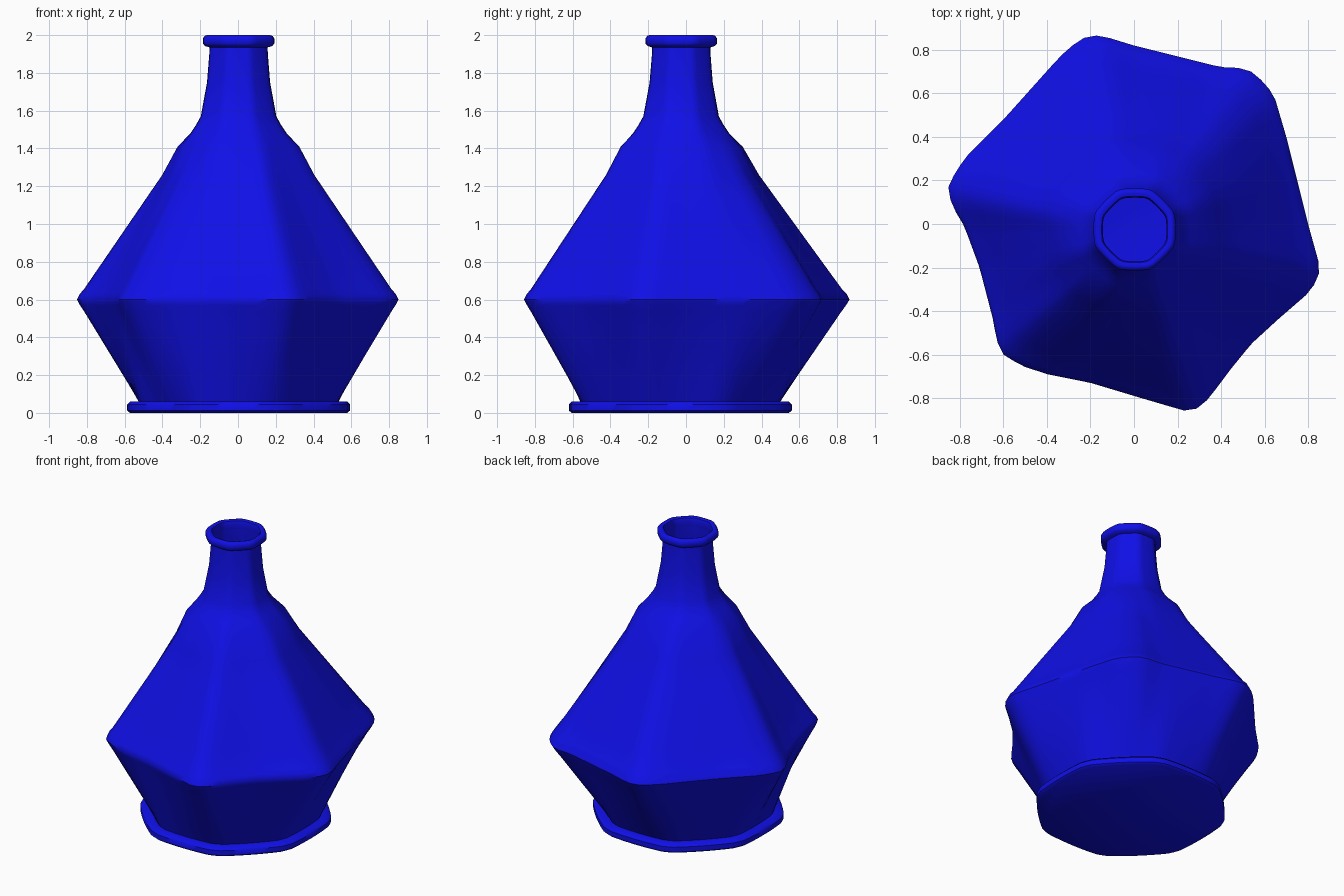
import bpy, bmesh
from math import atan2, hypot, cos, sin, pi, radians

if "Cube" in bpy.data.objects:
    bpy.data.objects.remove(bpy.data.objects["Cube"])

N = 96
TAU = 2 * pi
blue = bpy.data.materials.new("blue_glaze")
blue.diffuse_color = (0.005, 0.005, 0.8, 1)
blue.use_nodes = True
blue.node_tree.nodes["Principled BSDF"].inputs["Base Color"].default_value = blue.diffuse_color

# widest outline of the belly, an uneven rounded hexagon
BELLY = [(-.2, .87), (-.13, .86), (0, .82), (.2, .77), (.4, .72), (.47, .72), (.54, .7),
         (.61, .64), (.65, .57), (.7, .4), (.8, 0), (.85, -.18), (.85, -.24), (.81, -.31),
         (.66, -.44), (.54, -.55), (.45, -.66), (.36, -.78), (.31, -.84), (.25, -.863),
         (.17, -.84), (0, -.79), (-.2, -.73), (-.4, -.69), (-.52, -.65), (-.6, -.6),
         (-.63, -.54), (-.65, -.43), (-.71, -.2), (-.78, -.01), (-.84, .09), (-.853, .17),
         (-.82, .24), (-.77, .31), (-.6, .48), (-.34, .77), (-.26, .84)]


def belly_at(a):
    """Point where a ray at angle a meets the belly outline."""
    d = (cos(a), sin(a))
    for p, q in zip(BELLY, BELLY[1:] + BELLY[:1]):
        cp = d[0] * p[1] - d[1] * p[0]
        cq = d[0] * q[1] - d[1] * q[0]
        if cp >= 0 >= cq and cp != cq and d[0] * (p[0] + q[0]) + d[1] * (p[1] + q[1]) > 0:
            t = cp / (cp - cq)
            return p[0] + t * (q[0] - p[0]), p[1] + t * (q[1] - p[1])
    p = min(BELLY, key=lambda v: abs(atan2(v[1], v[0]) - a))
    r = hypot(*p)
    return r * d[0], r * d[1]


def soft_octagon(a, r, cx, cy):
    """Rounded octagon with flats facing the axes."""
    local = (a + pi / 8) % (pi / 4) - pi / 8
    k = r * (0.35 + 0.65 * min(1 / cos(local), 1.055))
    return cx + k * cos(a), cy + k * sin(a)


def loft(name, rings, cap=False):
    """Rings of (z, radius, blend toward belly outline)."""
    bm = bmesh.new()
    rows = []
    for z, r, t in rings:
        f = min(z / 2, 1)
        row = []
        for i in range(N):
            a = TAU * i / N
            x, y = soft_octagon(a, r, .003, -.03 + .005 * f)
            if t:
                bx, by = belly_at(a)
                x, y = x + t * (bx - x), y + t * (by - y)
            row.append(bm.verts.new((x, y, z)))
        rows.append(row)
    for lo, hi in zip(rows, rows[1:]):
        for i in range(N):
            j = (i + 1) % N
            bm.faces.new((lo[i], lo[j], hi[j], hi[i]))
    if cap:
        bm.faces.new(rows[0][::-1])
    me = bpy.data.meshes.new(name)
    bm.to_mesh(me)
    bm.free()
    ob = bpy.data.objects.new(name, me)
    bpy.context.collection.objects.link(ob)
    me.materials.append(blue)
    bpy.ops.object.select_all(action='DESELECT')
    ob.select_set(True)
    bpy.context.view_layer.objects.active = ob
    bpy.ops.object.shade_smooth_by_angle(angle=radians(45))


# foot disc
loft("foot", [(0, .575, 0), (.012, .59, 0), (.045, .59, 0), (.06, .575, 0), (.061, .525, 0)], cap=True)

# faceted belly, shoulder and neck
lower = [(.06 + .54 * t, .53, t) for t in (0, .25, .5, .75, .88)]
upper = [(1.48 - .88 * t, .255, t) for t in (.94, .8, .6, .4, .25)]
loft("body", lower + [(.57, .53, .95), (.6, .53, 1), (.63, .255, .975)] + upper
     + [(1.41, .265, .1), (1.48, .255, 0), (1.525, .225, 0), (1.57, .2, 0),
        (1.75, .167, 0), (1.9, .155, 0), (1.95, .153, 0)])

# rolled lip
loft("lip", [(1.935, .154, 0), (1.942, .178, 0), (1.955, .189, 0), (1.982, .189, 0),
             (1.996, .18, 0), (2, .168, 0), (1.994, .152, 0), (1.975, .146, 0), (1.94, .15, 0)])
